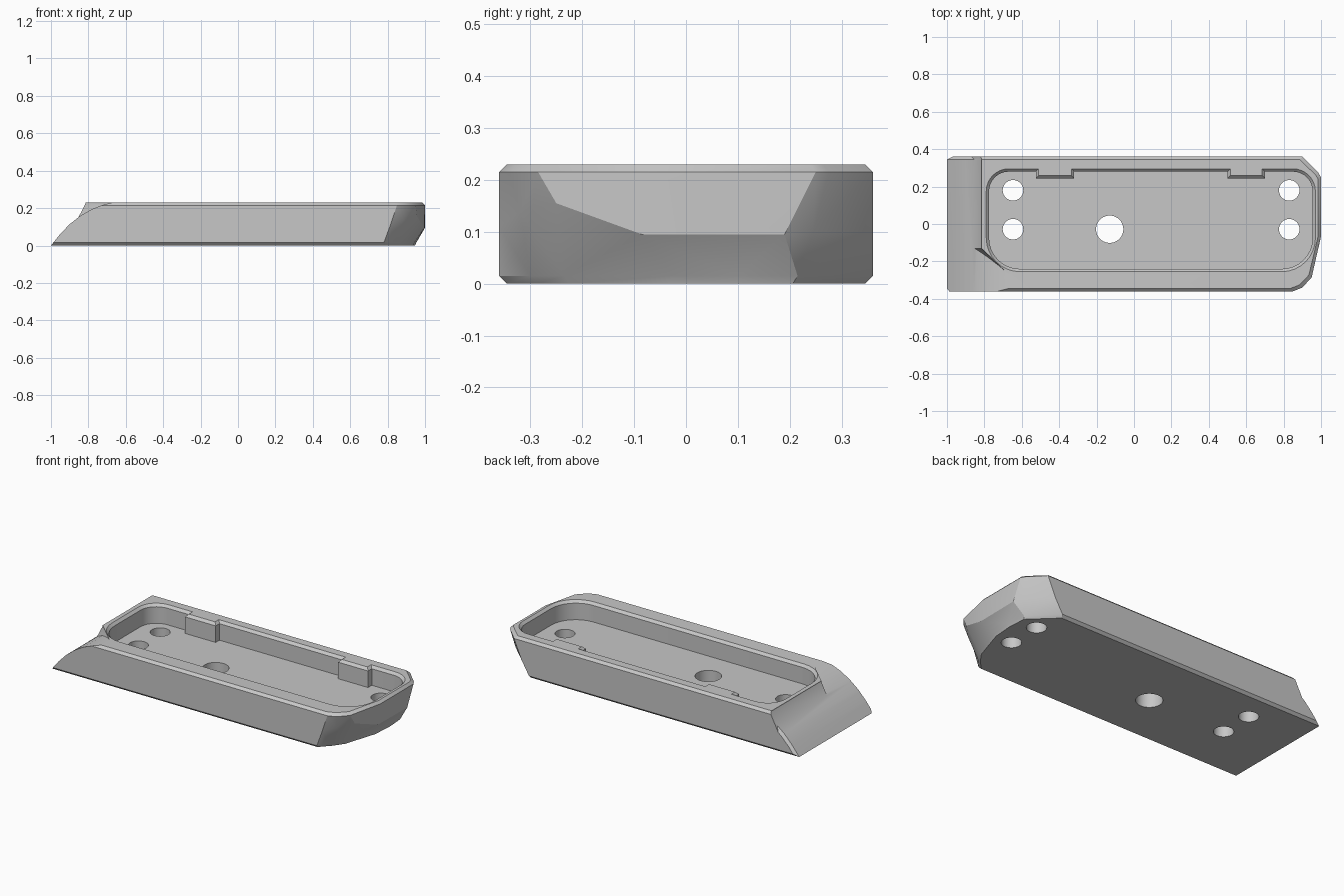
import bpy, bmesh, math

cube = bpy.data.objects.get("Cube")
if cube:
    bpy.data.objects.remove(cube, do_unlink=True)

grey = bpy.data.materials.new("light_grey")
grey.use_nodes = True
colour = (0.57, 0.57, 0.57, 1)
grey.diffuse_color = colour
grey.node_tree.nodes["Principled BSDF"].inputs["Base Color"].default_value = colour


def loft(name, rings):
    """Solid through matching rings of 3D points."""
    bm = bmesh.new()
    loops = [[bm.verts.new(p) for p in ring] for ring in rings]
    n = len(loops[0])
    for a, b in zip(loops, loops[1:]):
        for i in range(n):
            j = (i + 1) % n
            bm.faces.new((a[i], a[j], b[j], b[i]))
    bm.faces.new(loops[0][::-1])
    bm.faces.new(loops[-1])
    bmesh.ops.triangulate(bm, faces=[f for f in bm.faces if len(f.verts) == 4])
    bmesh.ops.recalc_face_normals(bm, faces=bm.faces)
    mesh = bpy.data.meshes.new(name)
    bm.to_mesh(mesh)
    bm.free()
    mesh.materials.append(grey)
    obj = bpy.data.objects.new(name, mesh)
    bpy.context.collection.objects.link(obj)
    return obj


def cut(target, cutter):
    mod = target.modifiers.new("cut", "BOOLEAN")
    mod.operation, mod.solver, mod.object = "DIFFERENCE", "EXACT", cutter
    bpy.context.view_layer.objects.active = target
    bpy.ops.object.modifier_apply(modifier=mod.name)
    bpy.data.objects.remove(cutter, do_unlink=True)


# Body: faceted nose at +x, narrow chamfers along the bottom and top edges
LEFT = -1.05
low = [(.78, -.36), (.835, -.30), (.88, -.235), (.943, -.03), (.953, .10), (.945, .215), (.80, .36)]
mid = [(.815, -.36), (.885, -.32), (.957, -.25), (.996, -.085), (1, .19), (.97, .245), (.85, .36)]
high = [(.85, -.36), (.90, -.34), (.95, -.285), (1, -.065), (1, .25), (.985, .275), (.90, .36)]
mid_heights = [.10, .11, .14, .155, .095, .095, .10, .10, .10]


def body_ring(nose, heights, dx=0.0, dy=0.0):
    k = 1 - dy / .36
    pts = [(LEFT, -.36)] + nose + [(LEFT, .36)]
    return [(x - dx * (x > 0), y * k, z) for (x, y), z in zip(pts, heights)]


def level(z):
    return [z] * (len(high) + 2)


body = loft("tray_body", [body_ring(low, level(0), .006, .015), body_ring(low, level(.015)),
                          body_ring(mid, mid_heights), body_ring(high, level(.215)),
                          body_ring(high, level(.23), .015, .015)])

# Curved ramp at -x, chamfered on its back edge, leaving a steep wall by the recess
arc = [(-1.03, -.04), (-1, 0), (-.95, .062), (-.90, .114), (-.84, .161),
       (-.78, .195), (-.72, .218), (-.66, .233), (-.64, .4), (-1.3, .4), (-1.3, -.04)]
ramp_cutter = loft("ramp_cutter", [[(x + s, y, z - s) for x, z in arc]
                                   for y, s in ((-.6, 0), (.345, 0), (.6, .18))])


def wall_ring(z, shift):
    pts = [(-.815, .8), (-.815, -.13), (-.68, -.26), (-.4, -.52), (-.3, .8)]
    return [(x - shift * (x < -.35), y, z) for x, y in pts]


cut(ramp_cutter, loft("end_wall", [wall_ring(.05, .09), wall_ring(.225, 0), wall_ring(.5, 0)]))
cut(body, ramp_cutter)


# Recess: rounded outline with two tabs on the back side and a chamfered rim
def recess_ring(z, d):
    x0, x1, y0, y1 = -.79 + d, .97 - d, -.255 + d, .295 - d
    corners = [(x0, y0, 1, 1, .18, 180), (x1, y0, -1, 1, .18, 270),
               (x1, y1, -1, -1, .12, 0), (x0, y1, 1, -1, .12, 90)]
    pts = []
    for cx, cy, sx, sy, r, start in corners:
        r -= d
        if start == 90:
            for a, b in ((.70, .50), (-.32, -.525)):
                a, b = a + d - .015, b - d + .015
                pts += [(a, y1), (a, y1 - .036), (b, y1 - .036), (b, y1)]
        for i in range(9):
            t = math.radians(start + i * 90 / 8)
            pts.append((cx + sx * r + r * math.cos(t), cy + sy * r + r * math.sin(t)))
    return [(x, y, z) for x, y in pts]


cut(body, loft("recess_cutter", [recess_ring(.115, .015), recess_ring(.215, .015),
                                 recess_ring(.23, 0), recess_ring(.3, 0)]))

# Screw holes and larger cable hole through the floor
holes = [(x, y, .055) for x in (-.647, .83) for y in (-.028, .18)] + [(-.13, -.028, .073)]
for hx, hy, r in holes:
    circle = [(hx + r * math.cos(t * math.tau / 40), hy + r * math.sin(t * math.tau / 40))
              for t in range(40)]
    cut(body, loft("hole_cutter", [[(x, y, z) for x, y in circle] for z in (-.1, .18)]))

body.select_set(True)
bpy.context.view_layer.objects.active = body
bpy.ops.object.shade_smooth_by_angle(angle=math.radians(25))
